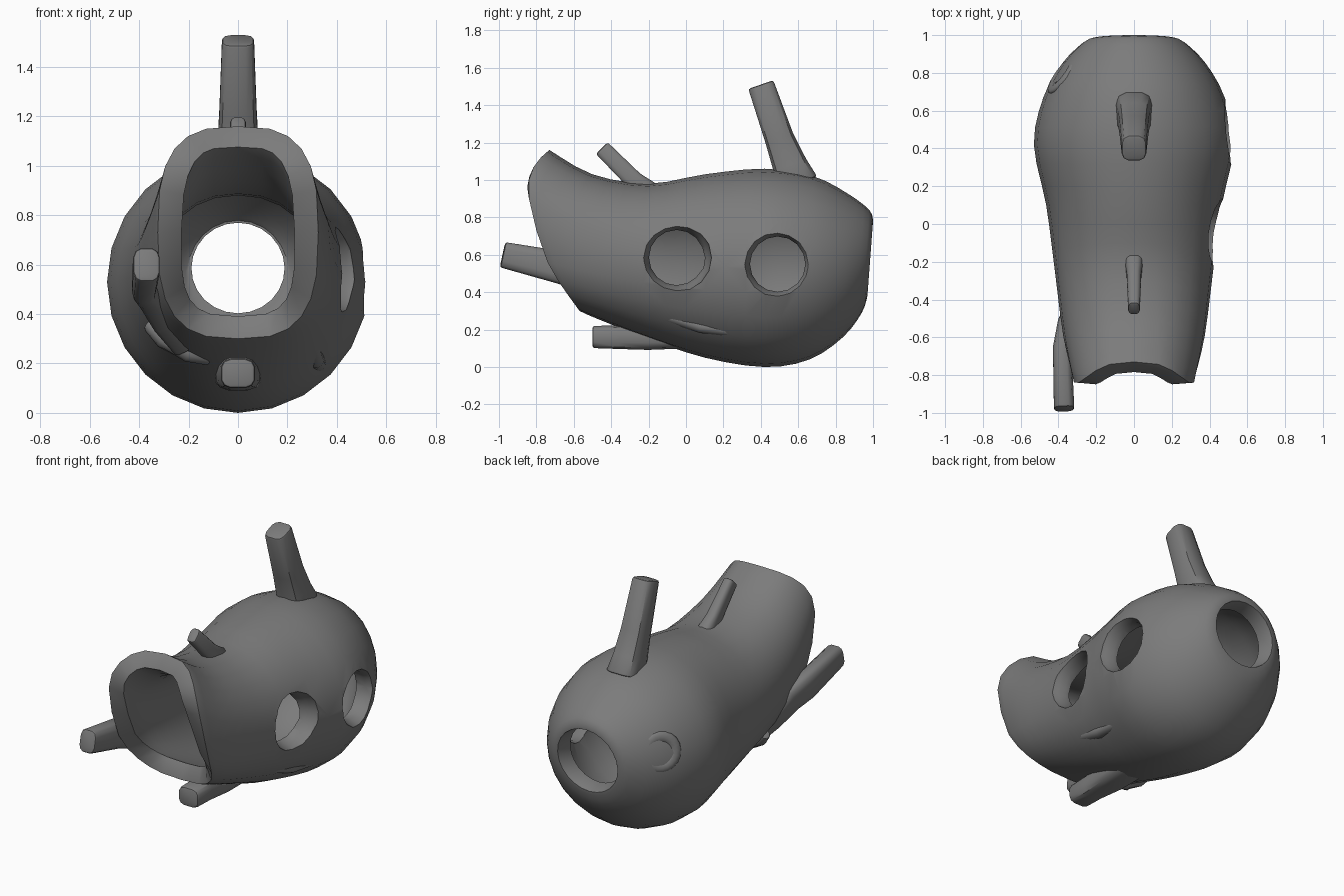
import bpy, bmesh, math
from mathutils import Vector

if "Cube" in bpy.data.objects:
    bpy.data.objects.remove(bpy.data.objects["Cube"])

grey = bpy.data.materials.new("driftwood grey")
grey.use_nodes = True
COLOUR = (0.2, 0.2, 0.2, 1)
grey.diffuse_color = COLOUR
grey.node_tree.nodes["Principled BSDF"].inputs["Base Color"].default_value = COLOUR
SEG = 24


def loft(name, rings, caps=True):
    """Skin a list of closed rings of points."""
    bm = bmesh.new()
    rows = [[bm.verts.new(p) for p in ring] for ring in rings]
    n = len(rows[0])
    for r, s in zip(rows, rows[1:]):
        for k in range(n):
            j = (k + 1) % n
            bm.faces.new((r[k], s[k], s[j], r[j]))
    if caps:
        bm.faces.new(rows[0])
        bm.faces.new(rows[-1])
        bmesh.ops.recalc_face_normals(bm, faces=bm.faces)
    mesh = bpy.data.meshes.new(name)
    bm.to_mesh(mesh)
    bm.free()
    mesh.materials.append(grey)
    ob = bpy.data.objects.new(name, mesh)
    bpy.context.collection.objects.link(ob)
    return ob


def spline(rows, steps):
    """Catmull-Rom through rows of numbers."""
    out = []
    for i in range(len(rows) - 1):
        quad = [rows[max(i - 1, 0)], rows[i], rows[i + 1], rows[min(i + 2, len(rows) - 1)]]
        for s in range(steps):
            t = s / steps
            out.append([0.5 * (2 * b + (c - a) * t + (2 * a - 5 * b + 4 * c - d) * t ** 2
                               + (3 * b - a - 3 * c + d) * t ** 3) for a, b, c, d in zip(*quad)])
    return out + [list(rows[-1])]


def sgn_pow(v, e):
    return math.copysign(abs(v) ** e, v)


def smooth(ob, angle=40):
    bpy.ops.object.select_all(action='DESELECT')
    ob.select_set(True)
    bpy.context.view_layer.objects.active = ob
    bpy.ops.object.shade_smooth_by_angle(angle=math.radians(angle))


def apply_all(ob):
    bpy.context.view_layer.objects.active = ob
    for m in list(ob.modifiers):
        bpy.ops.object.modifier_apply(modifier=m.name)


def body_ring(yt, zt, yb, zb, w, bulge, e):
    ring = []
    for k in range(SEG):
        a = 2 * math.pi * k / SEG
        c, s = sgn_pow(math.cos(a), e), sgn_pow(math.sin(a), e)
        f = (s + 1) / 2
        side = math.cos(a) ** 2 * (1 + 0.5 * math.sin(a))
        ring.append((w * c, yb + (yt - yb) * f - bulge * side, zb + (zt - zb) * f))
    return ring


# Hollow log body: top y, top z, bottom y, bottom z, half width, lip bulge, squareness
stations = [
    (-.73, 1.16, -.57, .30, .325, .15, .68),
    (-.50, 1.03, -.48, .26, .375, .10, .82),
    (-.20, .98, -.20, .15, .42, .04, .95),
    (.10, 1.03, .10, .05, .465, 0, 1),
    (.42, 1.06, .42, 0, .53, 0, 1),
    (.68, 1.02, .66, .04, .48, 0, 1),
    (.86, .93, .84, .16, .38, 0, 1),
    (.98, .84, .94, .29, .27, 0, 1),
    (1.0, .78, .97, .38, .21, 0, 1),
]
body = loft("hollow_log_body", [body_ring(*r) for r in spline(stations, 3)], caps=False)
wall = body.modifiers.new("wall", 'SOLIDIFY')
wall.thickness = 0.1
wall.offset = -1
rim = body.modifiers.new("rim", 'BEVEL')
rim.width = 0.04
rim.segments = 3
rim.limit_method = 'ANGLE'
rim.angle_limit = math.radians(50)
apply_all(body)

# Two flared knot holes through the left wall
for y, z, surface in ((-.05, .585, .42), (.49, .55, .515)):
    profile = ((-.25, .148), (-.07, .148), (-.03, .165), (.02, .185), (.12, .19))
    angles = [2 * math.pi * k / 16 for k in range(16)]
    cutter = loft("knot_hole_cutter", [[(surface + d, y + r * math.cos(a), z + r * math.sin(a))
                                        for a in angles] for d, r in profile])
    cutter.hide_render = True
    cut = body.modifiers.new("knot_hole", 'BOOLEAN')
    cut.object = cutter
    cut.solver = 'EXACT'
    apply_all(body)
    bpy.data.objects.remove(cutter)
smooth(body, 50)


def branch(name, path, e=0.6):
    """Blunt twig; each path row is x, y, z, half width, half thickness."""
    rings = []
    for i, p in enumerate(path):
        t = (Vector(path[min(i + 1, len(path) - 1)][:3]) - Vector(path[max(i - 1, 0)][:3])).normalized()
        u = (Vector((1, 0, 0)) - t * t.x).normalized()
        v = t.cross(u)
        rings.append([Vector(p[:3]) + u * p[3] * sgn_pow(math.cos(a), e) + v * p[4] * sgn_pow(math.sin(a), e)
                      for a in (2 * math.pi * (k + 0.5) / 12 for k in range(12))])
    ob = loft(name, rings)
    bev = ob.modifiers.new("soft_tip", 'BEVEL')
    bev.width = 0.012
    bev.segments = 2
    bev.limit_method = 'ANGLE'
    bev.angle_limit = math.radians(60)
    apply_all(ob)
    smooth(ob)


# Broken branches
branch("tall_top_branch", [(0, .59, .98, .10, .12), (0, .555, 1.08, .085, .095),
                           (0, .50, 1.22, .077, .08), (0, .40, 1.51, .066, .072)])
branch("small_top_twig", [(0, -.22, .93, .05, .08), (0, -.28, 1.0, .038, .05), (0, -.45, 1.17, .032, .045)])
branch("side_branch", [(-.22, -.34, .26, .04, .04), (-.30, -.42, .38, .05, .07), (-.35, -.54, .49, .055, .09),
                       (-.38, -.66, .53, .05, .09), (-.37, -.98, .60, .055, .07)])
branch("bottom_stub", [(0, .05, .15, .10, .05), (0, -.20, .16, .09, .07),
                       (0, -.36, .16, .07, .065), (0, -.50, .16, .07, .06)])

# Low bark ridges beneath the mouth and along the left flank
branch("mouth_bark_ridge", [(-.36, -.28, .36, .03, .03), (-.30, -.32, .30, .04, .04),
                            (-.20, -.32, .245, .04, .04), (-.11, -.31, .22, .03, .02)], 1)
branch("flank_bark_ridge", [(.25, -.40, .38, .03, .03), (.28, -.18, .30, .04, .035),
                            (.31, .08, .215, .04, .035), (.335, .35, .18, .03, .03), (.31, .60, .19, .02, .02)], 1)

# Healed knot on the rear right flank
bpy.ops.mesh.primitive_torus_add(major_radius=.09, minor_radius=.035, major_segments=20, minor_segments=8,
                                 location=(-.375, .79, .66),
                                 rotation=Vector((-.78, .58, .22)).to_track_quat('Z', 'Y').to_euler())
knot = bpy.context.object
knot.name = "healed_knot"
knot.scale.z = 0.6
knot.data.materials.append(grey)
smooth(knot, 60)
